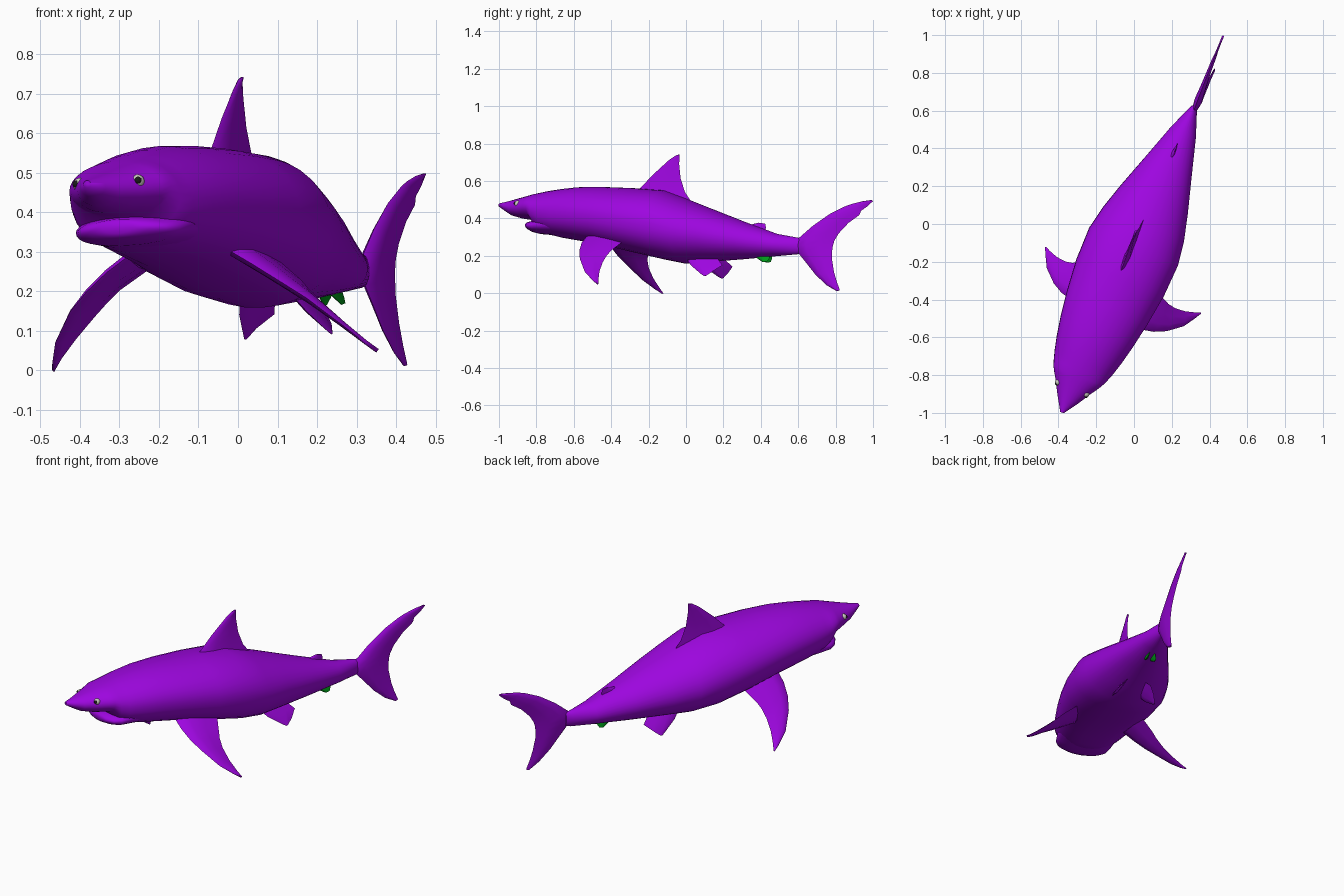
import bpy, bmesh
from math import sin, cos, pi, radians
from mathutils import Matrix, Vector

# Local frame: X = sideways, Y = along the body (nose negative), Z = up.
# The whole animal is rolled slightly and turned about the vertical axis.
POSE = (Matrix.Rotation(radians(-23), 4, 'Z')
        @ Matrix.Translation((0.045, 0, 0.36))
        @ Matrix.Rotation(radians(-3.2), 4, 'Y')
        @ Matrix.Translation((0, 0, -0.36)))


def material(name, rgb):
    m = bpy.data.materials.new(name)
    m.diffuse_color = (*rgb, 1)
    return m


PURPLE = material("purple skin", (0.34, 0.002, 0.74))
GREEN = material("green", (0.0, 0.32, 0.01))
EYE = material("eye white", (0.6, 0.58, 0.54))
BLACK = material("pupil black", (0.01, 0.01, 0.01))


def finish(name, bm, mat, angle=50):
    bmesh.ops.recalc_face_normals(bm, faces=bm.faces)
    bm.transform(POSE)
    me = bpy.data.meshes.new(name)
    bm.to_mesh(me)
    bm.free()
    ob = bpy.data.objects.new(name, me)
    bpy.context.collection.objects.link(ob)
    me.materials.append(mat)
    bpy.context.view_layer.objects.active = ob
    ob.select_set(True)
    bpy.ops.object.shade_smooth_by_angle(angle=radians(angle))
    ob.select_set(False)
    return ob


def loft(name, rings, mat, angle=50):
    bm = bmesh.new()
    rows = [[bm.verts.new(p) for p in r] for r in rings]
    n = len(rows[0])
    for a, b in zip(rows, rows[1:]):
        for i in range(n):
            j = (i + 1) % n
            bm.faces.new((a[i], a[j], b[j], b[i]))
    bm.faces.new(rows[0])
    bm.faces.new(rows[-1])
    return finish(name, bm, mat, angle)


def power(v, e):
    return abs(v) ** e * (1 if v > 0 else -1)


def ellipse_loft(name, stations, mat, n=32):
    # each station: position along body, half width, top z, bottom z;
    # the belly is a little squarer than the back in the front half
    rings = []
    for u, w, zt, zb in stations:
        ring = []
        for i in range(n):
            a = 2 * pi * i / n
            e = 0.86 if -0.83 < u < 0 and a > pi else 1
            ring.append((w * power(cos(a), e), u,
                         (zt + zb) / 2 + (zt - zb) / 2 * power(sin(a), e)))
        rings.append(ring)
    return loft(name, rings, mat, 60)


def fin(name, sections, thick, mat=PURPLE, side=1):
    # each section: leading point, trailing point; thickness follows a lens shape
    sec = [tuple(Vector((p[0] * side, p[1], p[2])) for p in s) for s in sections]
    mids = [(a + b) / 2 for a, b in sec]
    root = max((b - a).length for a, b in sec)
    rings = []
    for k, (a, b) in enumerate(sec):
        span = mids[min(k + 1, len(sec) - 1)] - mids[max(k - 1, 0)]
        nrm = (b - a).cross(span).normalized()
        t = thick * max(0.25, (b - a).length / root)
        shape = [(0, 0), (0.08, 0.6), (0.3, 1), (0.65, 0.65),
                 (1, 0), (0.65, -0.65), (0.3, -1), (0.08, -0.6)]
        rings.append([a.lerp(b, f) + nrm * h * t for f, h in shape])
    return loft(name, rings, mat, 60)


def mid_fin(name, sections, thick, x=0.0):
    # upright fin given as leading y, z and trailing y, z read in side view
    s = lambda y: (y + 0.016 + 0.39 * x) / 0.921
    return fin(name, [((x, s(a), b), (x, s(c), d)) for a, b, c, d in sections], thick)


def ball(name, pos, r, mat):
    bm = bmesh.new()
    bmesh.ops.create_uvsphere(bm, u_segments=16, v_segments=10, radius=r,
                              matrix=Matrix.Translation(pos))
    return finish(name, bm, mat, 80)


# Body with overhanging snout
ellipse_loft("body", [
    (-1.068, 0.010, 0.480, 0.462), (-1.03, 0.034, 0.488, 0.438),
    (-0.99, 0.060, 0.497, 0.415), (-0.93, 0.094, 0.512, 0.399),
    (-0.88, 0.126, 0.524, 0.392), (-0.855, 0.140, 0.530, 0.388),
    (-0.825, 0.152, 0.536, 0.345), (-0.78, 0.167, 0.545, 0.315),
    (-0.70, 0.188, 0.557, 0.297),
    (-0.60, 0.209, 0.567, 0.281), (-0.46, 0.232, 0.568, 0.258),
    (-0.29, 0.252, 0.562, 0.220), (-0.11, 0.256, 0.550, 0.182),
    (0.02, 0.233, 0.504, 0.158), (0.16, 0.194, 0.453, 0.168),
    (0.35, 0.134, 0.385, 0.181), (0.55, 0.072, 0.317, 0.198),
    (0.67, 0.026, 0.297, 0.208), (0.70, 0.012, 0.292, 0.215)], PURPLE)

# Lower jaw, a short lip in front of the belly
ellipse_loft("lower_jaw", [
    (-0.890, 0.045, 0.376, 0.346), (-0.880, 0.085, 0.382, 0.335),
    (-0.855, 0.122, 0.386, 0.324), (-0.82, 0.143, 0.394, 0.316),
    (-0.77, 0.152, 0.410, 0.312), (-0.70, 0.158, 0.430, 0.305)], PURPLE)

# Tail fin, lower tip to upper tip
mid_fin("tail_fin", [
    (0.815, 0.010, 0.832, 0.016), (0.76, 0.042, 0.815, 0.060),
    (0.70, 0.098, 0.798, 0.115), (0.65, 0.160, 0.785, 0.190),
    (0.605, 0.215, 0.787, 0.235), (0.59, 0.255, 0.790, 0.255),
    (0.605, 0.293, 0.797, 0.280), (0.68, 0.360, 0.82, 0.320),
    (0.77, 0.424, 0.87, 0.375), (0.85, 0.464, 0.928, 0.418),
    (0.885, 0.477, 0.936, 0.440), (0.94, 0.491, 0.967, 0.462),
    (0.990, 0.498, 0.999, 0.492)], 0.021, 0.008)

# Dorsal fins
mid_fin("dorsal_fin", [
    (-0.29, 0.520, 0.04, 0.470), (-0.245, 0.565, -0.008, 0.540),
    (-0.18, 0.635, -0.033, 0.615), (-0.10, 0.710, -0.042, 0.690),
    (-0.065, 0.735, -0.042, 0.725), (-0.046, 0.742, -0.040, 0.738)], 0.022)
mid_fin("second_dorsal_fin", [
    (0.32, 0.350, 0.42, 0.320), (0.36, 0.370, 0.43, 0.350),
    (0.39, 0.377, 0.425, 0.372)], 0.012)

# Paired fins, eyes and small green claspers
for side, tag in ((-1, "left"), (1, "right")):
    fin(tag + "_pectoral_fin", [
        ((0.14, -0.500, 0.295), (0.18, -0.27, 0.265)),
        ((0.20, -0.500, 0.258), (0.25, -0.305, 0.215)),
        ((0.265, -0.485, 0.212), (0.278, -0.318, 0.187)),
        ((0.325, -0.455, 0.165), (0.315, -0.325, 0.150)),
        ((0.395, -0.395, 0.092), (0.370, -0.320, 0.098)),
        ((0.430, -0.335, 0.045), (0.418, -0.305, 0.052)),
        ((0.447, -0.300, 0.024), (0.445, -0.293, 0.024))], 0.022, side=side)
    fin(tag + "_pelvic_fin", [
        ((0.065, 0.04, 0.200), (0.045, 0.22, 0.190)),
        ((0.092, 0.09, 0.145), (0.070, 0.265, 0.145)),
        ((0.115, 0.165, 0.093), (0.103, 0.225, 0.112)),
        ((0.120, 0.182, 0.084), (0.116, 0.195, 0.088))], 0.010, side=side)
    fin(tag + "_clasper", [
        ((0.012, 0.42, 0.205), (0.012, 0.515, 0.205)),
        ((0.018, 0.44, 0.188), (0.018, 0.515, 0.185)),
        ((0.025, 0.48, 0.164), (0.025, 0.505, 0.168))], 0.010, GREEN, side)
    ball(tag + "_eye", (0.080 * side, -0.928, 0.474), 0.017, EYE)
    ball(tag + "_pupil", (0.085 * side, -0.938, 0.476), 0.0095, BLACK)
